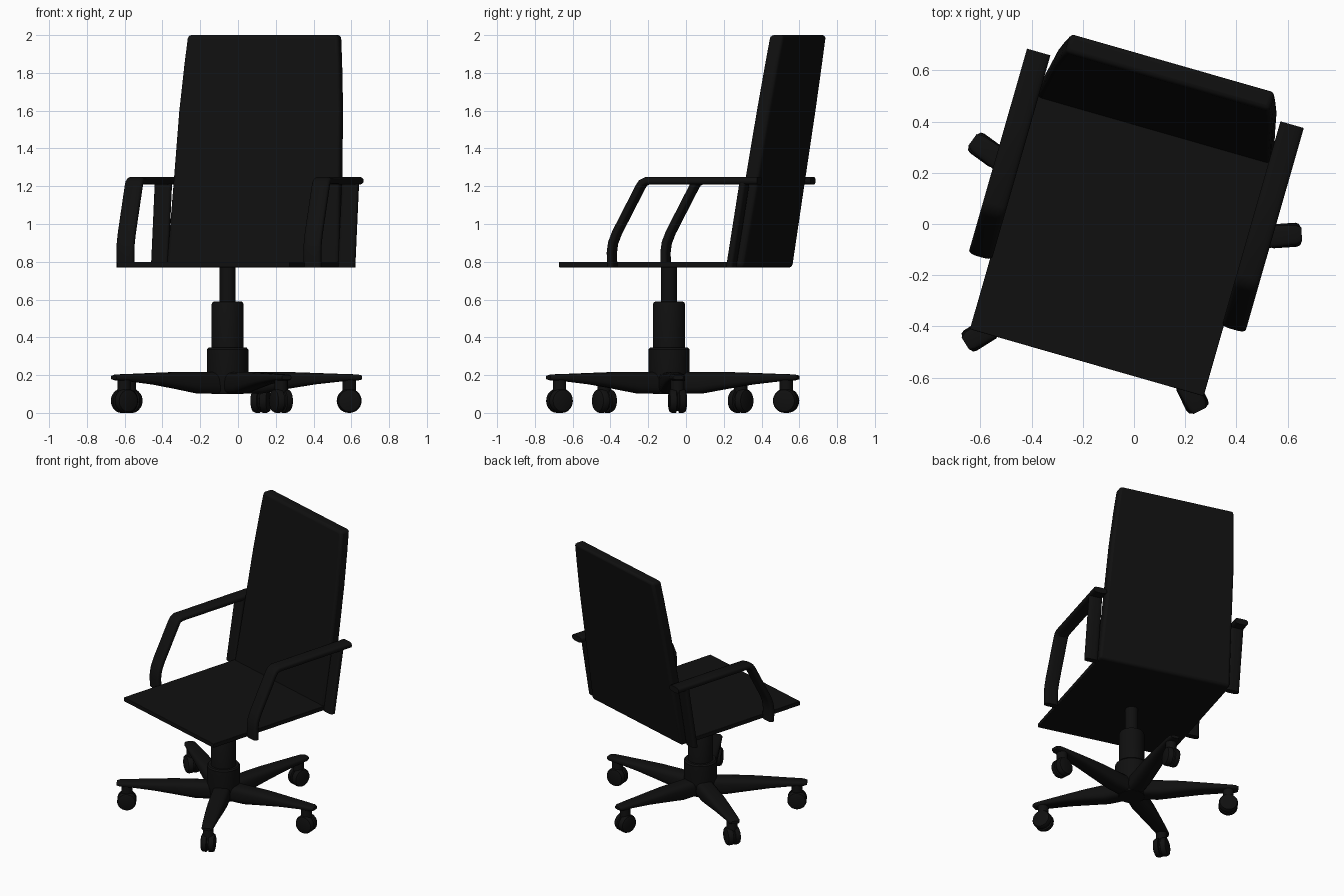
import bpy, bmesh, math
from mathutils import Matrix, Vector

if "Cube" in bpy.data.objects:
    bpy.data.objects.remove(bpy.data.objects["Cube"])

# Whole chair is turned about z and shifted off-centre
CHAIR = Matrix.Translation((-0.055, -0.09, 0)) @ Matrix.Rotation(math.radians(-16), 4, 'Z')

black = bpy.data.materials.new("black")
black.diffuse_color = (0.005, 0.005, 0.005, 1)
black.use_nodes = True
black.node_tree.nodes["Principled BSDF"].inputs["Base Color"].default_value = black.diffuse_color


def finish(name, bm, matrix=Matrix(), bevel=0.0):
    """Turn a bmesh into a smooth-by-angle object placed in the chair frame."""
    bmesh.ops.recalc_face_normals(bm, faces=bm.faces)
    me = bpy.data.meshes.new(name)
    bm.to_mesh(me)
    bm.free()
    me.transform(CHAIR @ matrix)
    me.materials.append(black)
    ob = bpy.data.objects.new(name, me)
    bpy.context.collection.objects.link(ob)
    if bevel:
        mod = ob.modifiers.new("soft_edges", 'BEVEL')
        mod.width, mod.segments, mod.limit_method = bevel, 3, 'ANGLE'
    bpy.ops.object.select_all(action='DESELECT')
    ob.select_set(True)
    bpy.context.view_layer.objects.active = ob
    bpy.ops.object.shade_smooth_by_angle(angle=math.radians(35))
    return ob


def loft(name, rings, matrix=Matrix(), bevel=0.0):
    """Skin a row of equal-sized rings and cap both ends."""
    bm = bmesh.new()
    loops = [[bm.verts.new(p) for p in ring] for ring in rings]
    n = len(loops[0])
    for a, b in zip(loops, loops[1:]):
        for i in range(n):
            j = (i + 1) % n
            bm.faces.new((a[i], a[j], b[j], b[i]))
    bm.faces.new(loops[0])
    bm.faces.new(loops[-1])
    return finish(name, bm, matrix, bevel)


def lathe(name, profile, matrix=Matrix(), n=32):
    """Revolve (radius, z) points about z."""
    rings = [[(r * math.cos(t), r * math.sin(t), z)
              for t in (2 * math.pi * i / n for i in range(n))] for r, z in profile]
    return loft(name, rings, matrix)


def oval(a, b, n=16, power=0.6):
    """Rounded-rectangle section with half sizes a, b."""
    out = []
    for i in range(n):
        t = 2 * math.pi * (i + 0.5) / n
        c, s = math.cos(t), math.sin(t)
        out.append((a * math.copysign(abs(c) ** power, c), b * math.copysign(abs(s) ** power, s)))
    return out


def rect(hw, y0, y1, z):
    return [(-hw, y0, z), (hw, y0, z), (hw, y1, z), (-hw, y1, z)]


# Seat: thin flat plate
loft("seat", [rect(0.475, -0.47, 0.50, 0.77), rect(0.475, -0.47, 0.50, 0.80)], bevel=0.004)

# Backrest: leaning slab, narrowing toward the top
levels = [(0.77, 0.475), (1.25, 0.457), (1.6, 0.445), (1.85, 0.428), (2.0, 0.415)]
loft("backrest", [rect(w, 0.47 + (z - 0.77) * 0.165, 0.547 + (z - 0.77) * 0.165, z)
                  for z, w in levels], bevel=0.018)

# Armrests: flat rounded band swept along a side path, plus a rear upright
front_path = [(-0.165, 0.77), (-0.167, 0.85), (-0.16, 0.90), (-0.138, 0.955), (-0.01, 1.195),
              (0.005, 1.218), (0.03, 1.229), (0.35, 1.229), (0.645, 1.229)]
rear_path = [(0.49, 0.77), (0.565, 1.229)]


def band(name, path, u, half_w, half_t):
    rings = []
    for i, (y, z) in enumerate(path):
        p = Vector((y, z))
        a = Vector(path[max(i - 1, 0)])
        b = Vector(path[min(i + 1, len(path) - 1)])
        if i == 0 or (len(path) == 2):
            d = Vector((0, 1))
        else:
            d = ((p - a).normalized() + ((b - p).normalized() if b != p else Vector((0, 0)))).normalized()
        nrm = Vector((-d.y, d.x))
        rings.append([(u + s, y + nrm.x * t, z + nrm.y * t) for s, t in oval(half_w, half_t)])
    loft(name, rings)


for side, sx in (("left", -1), ("right", 1)):
    band(f"{side}_armrest", front_path, sx * 0.515, 0.048, 0.021)
    band(f"{side}_arm_rear_post", rear_path, sx * 0.515, 0.046, 0.021)

# Central column in three steps
lathe("column_base", [(0.085, 0.10), (0.10, 0.13), (0.11, 0.20), (0.11, 0.335), (0.102, 0.345)])
lathe("column_sleeve", [(0.085, 0.33), (0.085, 0.575), (0.08, 0.586), (0.072, 0.59)])
lathe("gas_lift", [(0.043, 0.57), (0.043, 0.775)])

# Five tapered legs, each with a twin-wheel caster
# (distance, half width, bottom z, top z)
leg_sections = [(0.0, 0.06, 0.10, 0.215), (0.18, 0.06, 0.102, 0.217), (0.32, 0.058, 0.127, 0.217),
                (0.46, 0.052, 0.15, 0.212), (0.62, 0.043, 0.168, 0.206), (0.69, 0.038, 0.171, 0.204),
                (0.712, 0.028, 0.177, 0.198)]
wheel = [(0.045, -0.047), (0.058, -0.042), (0.064, -0.03), (0.064, -0.008), (0.054, -0.004),
         (0.054, 0.004), (0.064, 0.008), (0.064, 0.03), (0.058, 0.042), (0.045, 0.047)]
for i, deg in enumerate((-132, -48, 20, 90, 160)):
    turn = Matrix.Rotation(math.radians(deg), 4, 'Z')
    loft(f"leg_{i + 1}", [[(r, s, (z0 + z1) / 2 + t) for s, t in oval(w, (z1 - z0) / 2)]
                          for r, w, z0, z1 in leg_sections], turn)
    at = turn @ Matrix.Translation((0.645, 0, 0))
    lathe(f"caster_stem_{i + 1}", [(0.036, 0.08), (0.036, 0.18)], at, 20)
    lathe(f"caster_wheel_{i + 1}", wheel,
          at @ Matrix.Translation((0, 0, 0.064)) @ Matrix.Rotation(math.pi / 2, 4, 'X'), 28)
